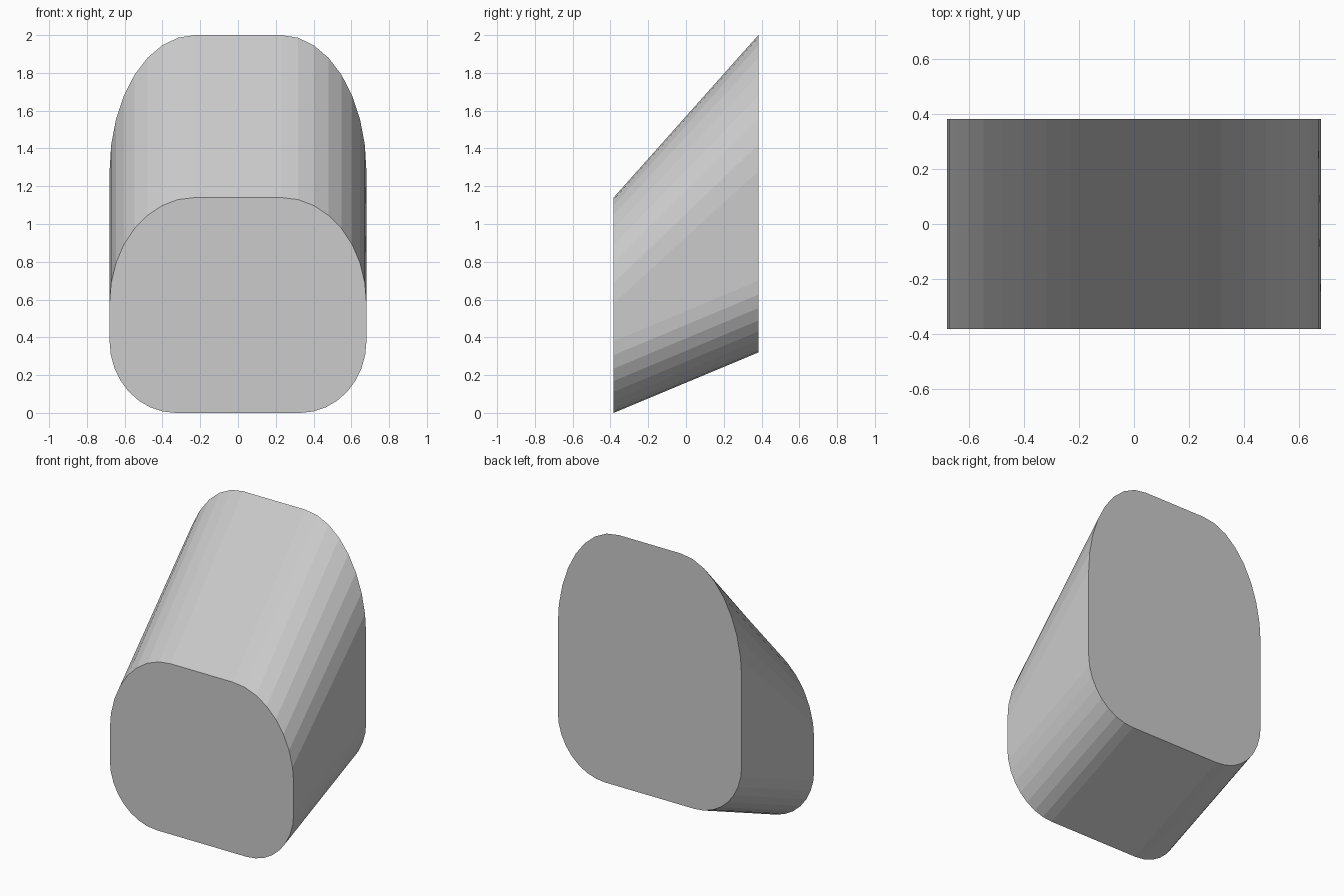
import bpy, bmesh
from math import sin, cos, pi

if "Cube" in bpy.data.objects:
    bpy.data.objects.remove(bpy.data.objects["Cube"])

HALF_W, HALF_D, SEG = 0.68, 0.383, 8


def profile(bottom, top, bottom_r, top_r):
    """Rounded outline in x/z with elliptical corners; radii are (x, z)."""
    steps = [i / SEG * pi / 2 for i in range(SEG + 1)]
    right = [(HALF_W - bottom_r[0] * (1 - sin(a)),
              bottom + bottom_r[1] * (1 - cos(a))) for a in steps]
    right += [(HALF_W - top_r[0] * (1 - cos(a)),
               top - top_r[1] * (1 - sin(a))) for a in steps]
    return right + [(-x, z) for x, z in reversed(right)]


# Slanted body lofted from the short front face to the tall raised back face
bm = bmesh.new()
front = [bm.verts.new((x, -HALF_D, z))
         for x, z in profile(0.0, 1.14, (0.35, 0.38), (0.45, 0.56))]
back = [bm.verts.new((x, HALF_D, z))
        for x, z in profile(0.32, 2.0, (0.35, 0.38), (0.45, 0.72))]
bm.faces.new(front)
bm.faces.new(back[::-1])
n = len(front)
for i in range(n):
    j = (i + 1) % n
    bm.faces.new((front[i], back[i], back[j], front[j]))
bmesh.ops.recalc_face_normals(bm, faces=bm.faces)

mesh = bpy.data.meshes.new("slanted_body")
bm.to_mesh(mesh)
bm.free()
bpy.context.collection.objects.link(bpy.data.objects.new("slanted_body", mesh))
